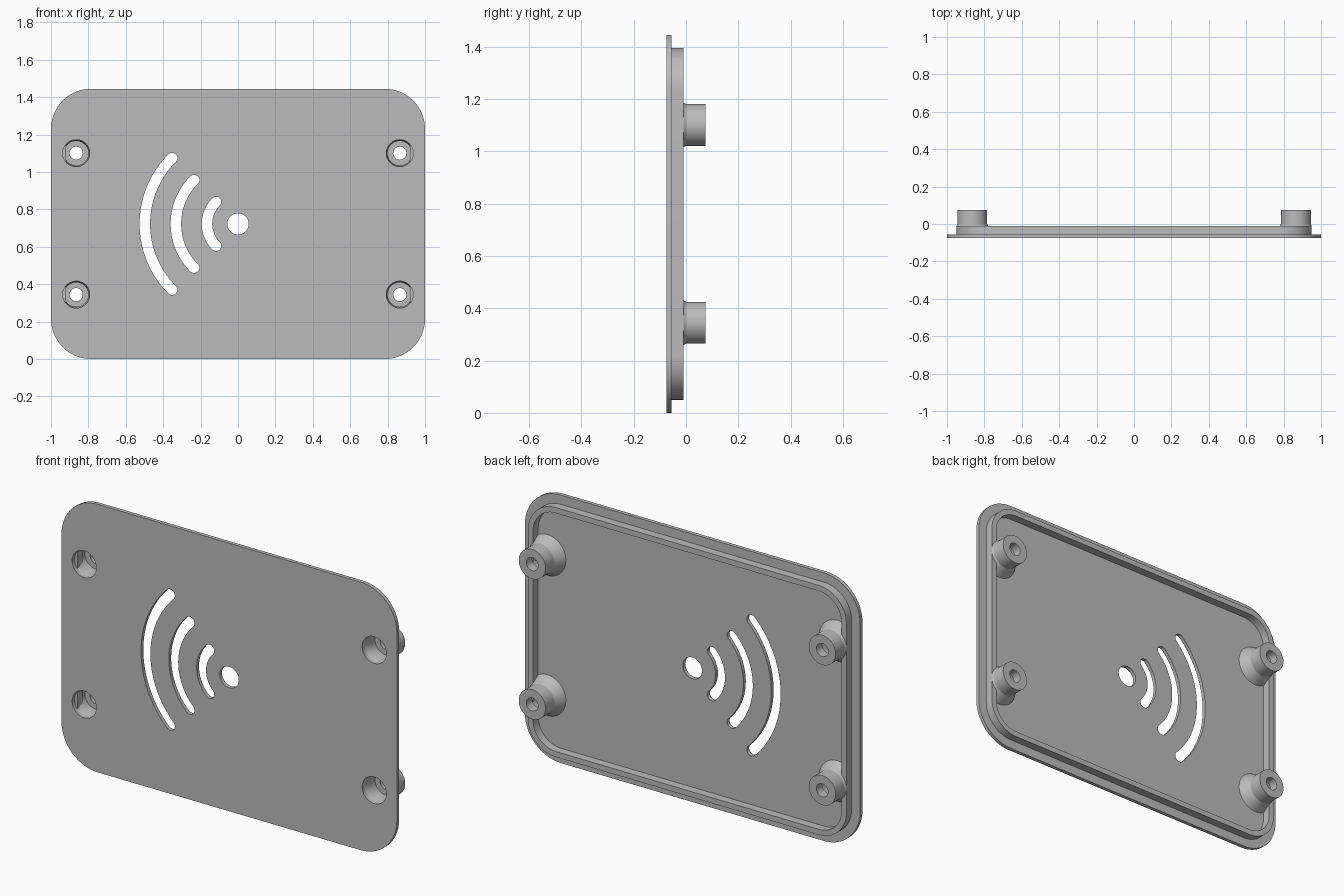
import bpy, bmesh
from math import cos, sin, pi, radians
from mathutils import Matrix

if "Cube" in bpy.data.objects:
    bpy.data.objects.remove(bpy.data.objects["Cube"])

HALF_W, HALF_H = 1.0, 0.7225
FRONT, BACK, RIM_TOP, END = -0.075, -0.055, -0.01, 0.075
RIM_INSET, RIM_INNER = 0.05, 0.08
BOSS_X, BOSS_Z = 0.865, 0.378
SIGNS = [(sx, sz) for sx in (-1, 1) for sz in (-1, 1)]

grey = bpy.data.materials.new("grey plastic")
grey.use_nodes = True
colour = (0.5, 0.5, 0.5, 1)
grey.diffuse_color = colour
grey.node_tree.nodes["Principled BSDF"].inputs["Base Color"].default_value = colour


def arc(cx, cz, r, start, end, n):
    """Points on an arc, angles in degrees."""
    angles = [radians(start + (end - start) * i / n) for i in range(n + 1)]
    return [(cx + r * cos(a), cz + r * sin(a)) for a in angles]


def circle(cx, cz, r, n=48):
    return arc(cx, cz, r, 0, 360, n)[:-1]


def rounded_rect(inset, radius):
    x, z = HALF_W - inset - radius, HALF_H - inset - radius
    corners = [(x, z), (-x, z), (-x, -z), (x, -z)]
    return [p for i, (cx, cz) in enumerate(corners)
            for p in arc(cx, cz, radius, 90 * i, 90 * i + 90, 14)]


def arc_slot(r, half_width):
    """Round-ended slot following a quarter circle on the right-hand side."""
    def cap(angle, start):
        a = radians(angle)
        return arc(r * cos(a), r * sin(a), half_width, start, start + 180, 10)[1:-1]
    return (arc(0, 0, r + half_width, 135, 225, 32) + cap(225, 225)
            + arc(0, 0, r - half_width, 225, 135, 32) + cap(135, -45))


def finish(obj):
    obj.data.materials.clear()
    obj.data.materials.append(grey)
    bpy.ops.object.select_all(action="DESELECT")
    obj.select_set(True)
    bpy.context.view_layer.objects.active = obj
    bpy.ops.object.shade_smooth_by_angle(angle=radians(25))


def slab(name, outlines, y0, y1):
    """Filled outline with holes, extruded from y0 to y1."""
    curve = bpy.data.curves.new(name, "CURVE")
    curve.dimensions = "2D"
    curve.fill_mode = "BOTH"
    curve.extrude = (y1 - y0) / 2
    for outline in outlines:
        spline = curve.splines.new("POLY")
        spline.points.add(len(outline) - 1)
        for point, (x, z) in zip(spline.points, outline):
            point.co = (x, z, 0, 1)
        spline.use_cyclic_u = True
    obj = bpy.data.objects.new(name, curve)
    bpy.context.collection.objects.link(obj)
    bpy.ops.object.select_all(action="DESELECT")
    obj.select_set(True)
    bpy.context.view_layer.objects.active = obj
    bpy.ops.object.convert(target="MESH")
    obj = bpy.context.view_layer.objects.active
    obj.data.transform(Matrix.Translation((0, (y0 + y1) / 2, HALF_H))
                       @ Matrix.Rotation(pi / 2, 4, "X"))
    bm = bmesh.new()
    bm.from_mesh(obj.data)
    bmesh.ops.remove_doubles(bm, verts=bm.verts, dist=0.0001)
    bmesh.ops.recalc_face_normals(bm, faces=bm.faces)
    bm.to_mesh(obj.data)
    bm.free()
    finish(obj)


def screw_boss(name, sx, sz, n=48):
    """Hollow turned boss with a flared foot, trimmed flush with the rim."""
    profile = [(0.035, END), (0.08, END), (0.08, 0), (0.11, BACK),
               (0.072, BACK), (0.065, -0.03), (0.065, 0.025), (0.035, 0.025)]
    bm = bmesh.new()
    rings = [[bm.verts.new((x, y, z)) for x, z in circle(0, 0, r, n)] for r, y in profile]
    for a, b in zip(rings, rings[1:] + rings[:1]):
        for i in range(n):
            j = (i + 1) % n
            bm.faces.new((a[i], a[j], b[j], b[i]))
    bmesh.ops.translate(bm, verts=bm.verts, vec=(sx * BOSS_X, 0, HALF_H + sz * BOSS_Z))
    cut = bmesh.ops.bisect_plane(bm, geom=bm.verts[:] + bm.edges[:] + bm.faces[:],
                                 plane_co=(sx * (HALF_W - RIM_INSET), 0, 0),
                                 plane_no=(sx, 0, 0), clear_outer=True)
    edges = [e for e in cut["geom_cut"] if isinstance(e, bmesh.types.BMEdge)]
    bmesh.ops.contextual_create(bm, geom=edges)
    bmesh.ops.recalc_face_normals(bm, faces=bm.faces)
    mesh = bpy.data.meshes.new(name)
    bm.to_mesh(mesh)
    bm.free()
    obj = bpy.data.objects.new(name, mesh)
    bpy.context.collection.objects.link(obj)
    finish(obj)


# Face plate with the screw holes, the dot and the three arc slots
holes = [circle(sx * BOSS_X, sz * BOSS_Z, 0.072) for sx, sz in SIGNS]
slots = [arc_slot(0.166 * k, 0.028) for k in (1, 2, 3)]
slab("face_plate", [rounded_rect(0, 0.215), circle(0, 0, 0.057)] + holes + slots, FRONT, BACK)

# Raised rim on the back
slab("back_rim", [rounded_rect(RIM_INSET, 0.165), rounded_rect(RIM_INNER, 0.135)], BACK, RIM_TOP)

# Four screw bosses
for sx, sz in SIGNS:
    side = "left" if sx > 0 else "right"
    level = "upper" if sz > 0 else "lower"
    screw_boss(f"{level}_{side}_screw_boss", sx, sz)
